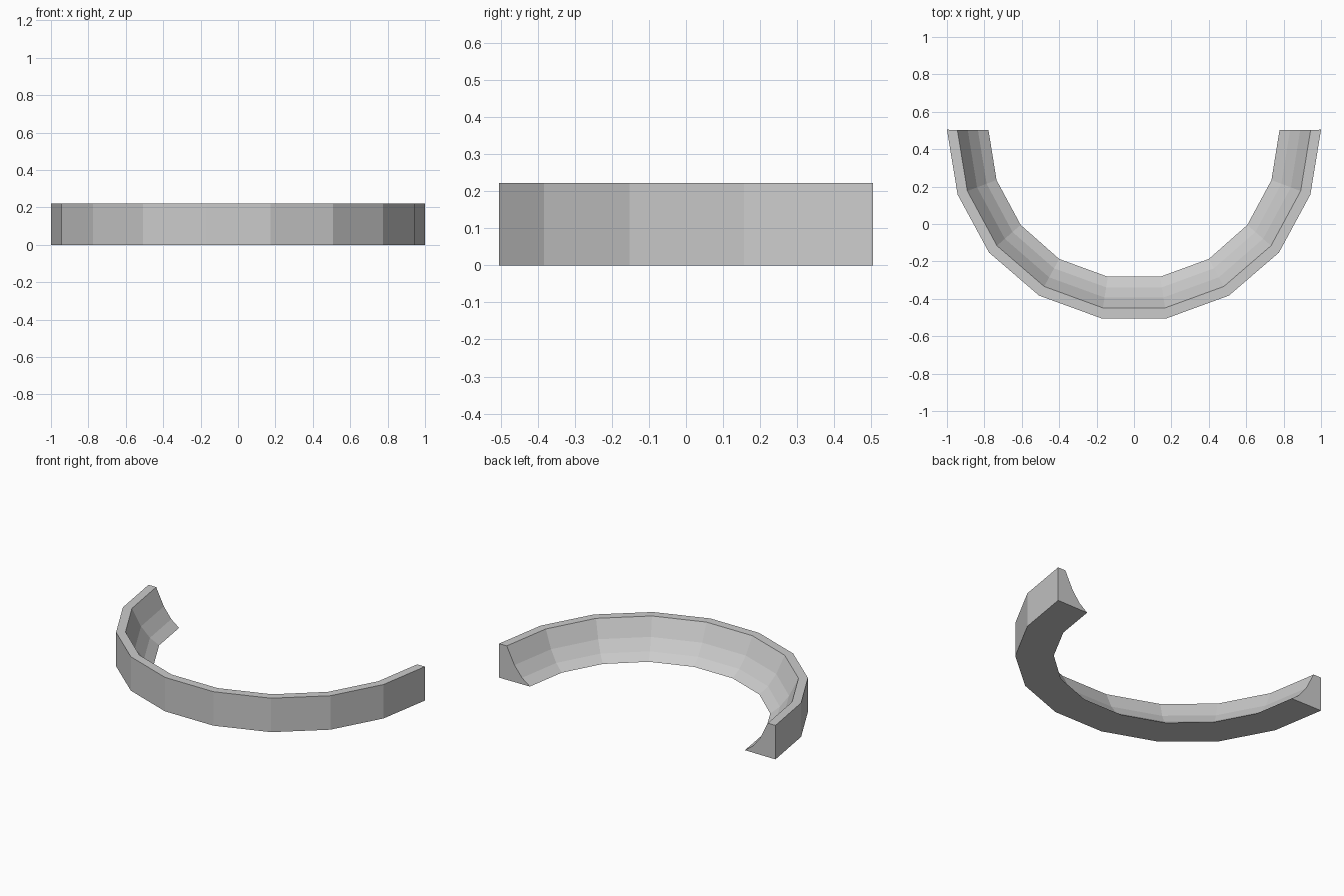
import bpy, bmesh

if "Cube" in bpy.data.objects:
    bpy.data.objects.remove(bpy.data.objects["Cube"])

# Right half of the plan: (outer point, inner foot point), front to back end
HALF = [((0.175, -0.504), (0.140, -0.282)),
        ((0.507, -0.383), (0.400, -0.187)),
        ((0.775, -0.153), (0.606, -0.005)),
        ((0.943, 0.157), (0.735, 0.235)),
        ((1.000, 0.504), (0.778, 0.502))]

# Cross-section: (fraction from outer wall to inner foot, height)
PROFILE = [(0, 0), (0, 0.222), (0.25, 0.222), (0.5, 0.111), (0.745, 0.042), (1, 0)]

# Mirror the plan to get the full U-shaped path
path = [((-o[0], o[1]), (-i[0], i[1])) for o, i in reversed(HALF)] + HALF

# Sweep the coved cross-section along the path
bm = bmesh.new()
rings = []
for o, i in path:
    rings.append([bm.verts.new((o[0] + (i[0] - o[0]) * t,
                                o[1] + (i[1] - o[1]) * t, z)) for t, z in PROFILE])
n = len(PROFILE)
for a, b in zip(rings, rings[1:]):
    for k in range(n):
        j = (k + 1) % n
        bm.faces.new((a[k], a[j], b[j], b[k]))

# End caps
bm.faces.new(rings[0])
bm.faces.new(rings[-1][::-1])
bmesh.ops.recalc_face_normals(bm, faces=bm.faces[:])

mesh = bpy.data.meshes.new("curved_ramp")
bm.to_mesh(mesh)
bm.free()
bpy.context.collection.objects.link(bpy.data.objects.new("curved_ramp", mesh))
